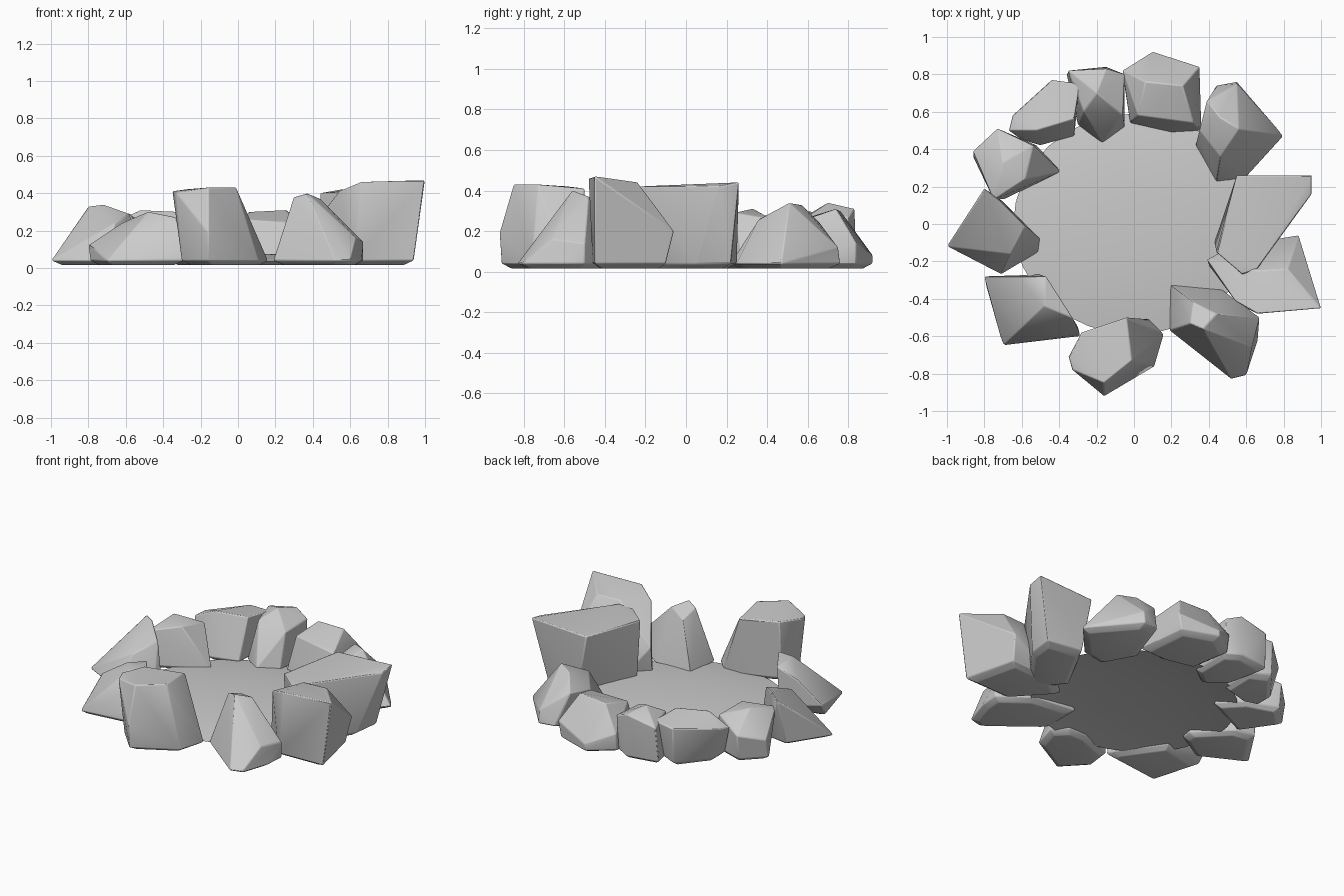
import bpy, bmesh, math


def finish(name, bm, bevel):
    mesh = bpy.data.meshes.new(name)
    bm.to_mesh(mesh)
    bm.free()
    ob = bpy.data.objects.new(name, mesh)
    bpy.context.collection.objects.link(ob)
    if bevel:
        mod = ob.modifiers.new("worn_edges", 'BEVEL')
        mod.width, mod.segments = bevel, 2
        mod.limit_method, mod.angle_limit = 'ANGLE', math.radians(25)
    bpy.ops.object.select_all(action='DESELECT')
    ob.select_set(True)
    bpy.context.view_layer.objects.active = ob
    bpy.ops.object.shade_smooth_by_angle(angle=math.radians(35))
    return ob


def stone(name, foot, upper, z=0.025):
    """Chipped stone: convex hull of a ground outline and upper corners."""
    bm = bmesh.new()
    cx = sum(p[0] for p in foot) / len(foot)
    cy = sum(p[1] for p in foot) / len(foot)
    pts = [(x, y, z + 0.015) for x, y in foot] + list(upper)
    # slightly inset underside
    pts += [(cx + (x - cx) * 0.8, cy + (y - cy) * 0.8, z - 0.01) for x, y in foot]
    for p in pts:
        bm.verts.new(p)
    hull = bmesh.ops.convex_hull(bm, input=bm.verts)
    junk = {v for v in hull["geom_interior"] + hull["geom_unused"]
            if isinstance(v, bmesh.types.BMVert)}
    bmesh.ops.delete(bm, geom=list(junk), context='VERTS')
    bmesh.ops.dissolve_limit(bm, angle_limit=math.radians(6), verts=bm.verts, edges=bm.edges)
    bmesh.ops.recalc_face_normals(bm, faces=bm.faces)
    return finish(name, bm, 0.006)


# back stones
stone("stone_back",
      [(.10, .92), (.33, .84), (.36, .50), (.20, .49), (-.02, .54), (-.06, .80)],
      [(.06, .76, .30), (.26, .74, .31), (.32, .54, .24), (.02, .58, .26), (-.06, .82, .15), (.35, .84, .14),
       (.10, .92, .08)])
stone("stone_back_right",
      [(.44, .74), (.55, .76), (.80, .47), (.60, .25), (.44, .22), (.33, .42)],
      [(.46, .57, .33), (.56, .51, .34), (.46, .36, .26), (.39, .66, .24), (.55, .75, .12), (.35, .50, .22)])
stone("stone_back_mid",
      [(-.36, .80), (-.15, .84), (-.05, .78), (-.05, .52), (-.17, .43), (-.30, .53)],
      [(-.35, .82, .27), (-.15, .83, .31), (-.05, .80, .27), (-.06, .58, .26), (-.20, .70, .34), (-.27, .60, .28)])
stone("stone_back_left",
      [(-.60, .56), (-.44, .76), (-.31, .70), (-.32, .47), (-.50, .42), (-.60, .45)],
      [(-.67, .50, .24), (-.65, .58, .25), (-.44, .77, .27), (-.29, .75, .28), (-.32, .56, .30),
       (-.52, .50, .31)])
# left stones
stone("stone_left_back",
      [(-.86, .36), (-.73, .49), (-.52, .42), (-.39, .28), (-.70, .13)],
      [(-.86, .39, .16), (-.73, .51, .20), (-.54, .42, .26), (-.58, .24, .29), (-.70, .33, .31), (-.75, .13, .26)])
stone("stone_left",
      [(-1.0, -.12), (-.83, .14), (-.70, .12), (-.50, -.08), (-.51, -.15), (-.71, -.27)],
      [(-.80, .19, .33), (-.72, .13, .34), (-.58, -.01, .29), (-.66, -.16, .24)])
stone("stone_front_left",
      [(-.79, -.33), (-.50, -.27), (-.30, -.55), (-.29, -.60), (-.70, -.65), (-.74, -.50)],
      [(-.80, -.28, .12), (-.62, -.28, .24), (-.47, -.28, .29), (-.33, -.50, .27), (-.48, -.44, .30),
       (-.29, -.59, .10)])
# front stones
stone("stone_front",
      [(-.28, -.60), (-.05, -.51), (.08, -.51), (.16, -.59), (.11, -.76), (-.16, -.91), (-.30, -.76)],
      [(-.35, -.71, .41), (-.28, -.58, .42), (-.04, -.50, .41), (-.01, -.73, .43), (-.16, -.85, .43),
       (-.16, -.92, .19), (-.33, -.78, .40)])
stone("stone_front_right",
      [(.19, -.32), (.47, -.35), (.67, -.50), (.66, -.63), (.60, -.81), (.52, -.83), (.19, -.57)],
      [(.30, -.53, .38), (.37, -.56, .40), (.44, -.48, .37), (.67, -.50, .14), (.32, -.42, .34), (.63, -.66, .16)])
# right stones
stone("stone_right_front",
      [(.94, -.45), (.86, -.10), (.52, -.12), (.40, -.22), (.62, -.46)],
      [(1.0, -.45, .47), (.66, -.48, .46), (.54, -.41, .41), (.39, -.19, .22), (.66, -.25, .44),
       (.82, -.24, .44), (.88, -.06, .20)])
stone("stone_right",
      [(.62, .25), (.86, .22), (.84, .05), (.62, -.24), (.50, -.19), (.43, -.10)],
      [(.55, .26, .42), (.95, .26, .44), (.95, .16, .42), (.66, -.24, .42), (.58, -.27, .40), (.44, -.15, .40)])

# shallow domed earth bed
bm = bmesh.new()
rings = [(1, .035), (.84, .05), (.58, .065), (.28, .075)]
loops = [[bm.verts.new((.645 * r * math.cos(i * math.tau / 32), .59 * r * math.sin(i * math.tau / 32), z))
          for i in range(32)] for r, z in rings]
for a, b in zip(loops, loops[1:]):
    for i in range(32):
        j = (i + 1) % 32
        bm.faces.new((a[i], a[j], b[j], b[i]))
bm.faces.new(loops[-1])
finish("earth_bed", bm, 0)
